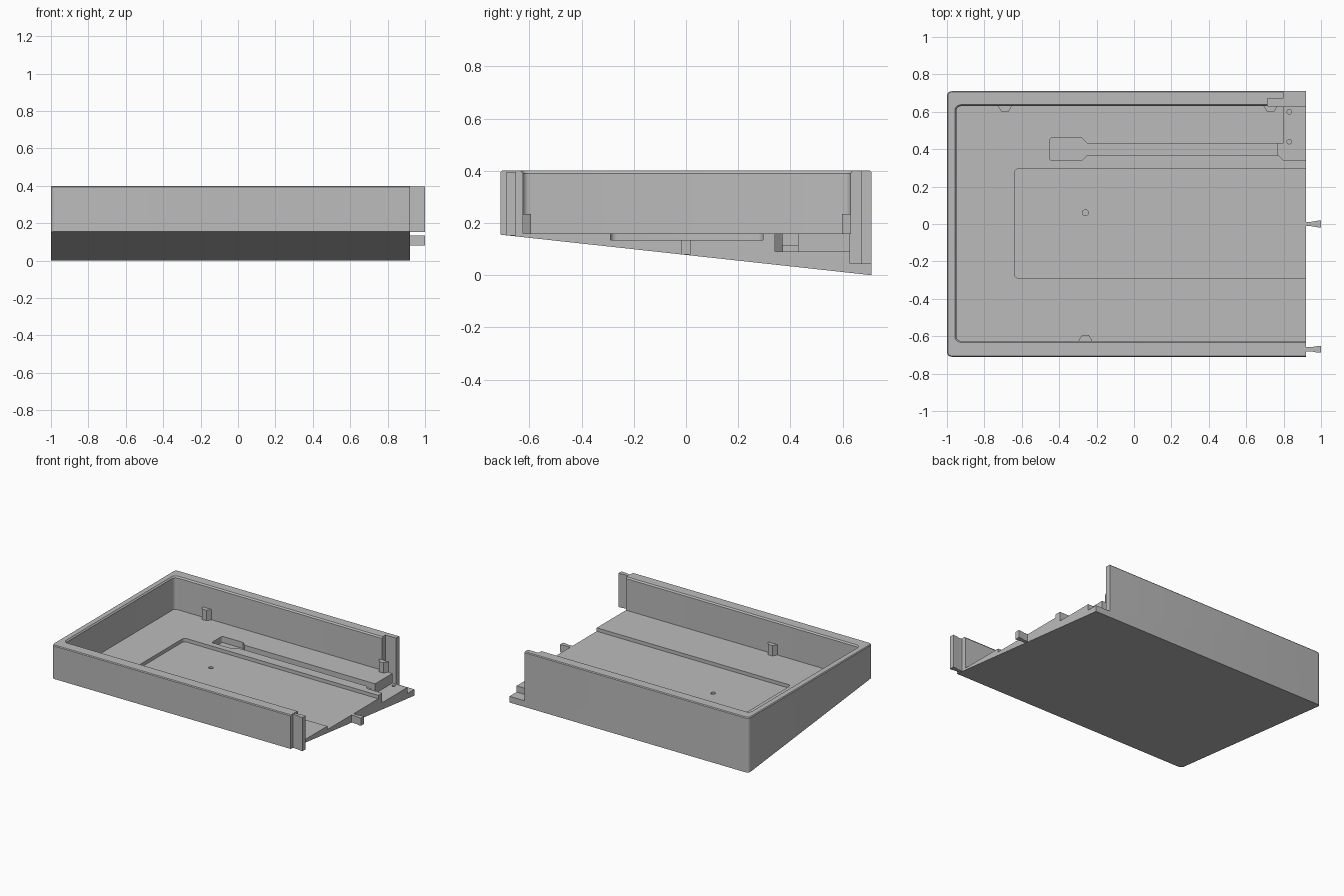
import bpy, bmesh
from math import sin, cos, pi, radians
from mathutils import Vector

cube = bpy.data.objects.get("Cube")
if cube:
    bpy.data.objects.remove(cube)

grey = bpy.data.materials.new("light grey plastic")
grey.use_nodes = True
grey.diffuse_color = (0.5, 0.5, 0.5, 1)
grey.node_tree.nodes["Principled BSDF"].inputs["Base Color"].default_value = (0.5, 0.5, 0.5, 1)


def rounded(points, steps=5):
    """Outline of (x, y) or (x, y, radius) points; right-angle corners may be filleted."""
    out = []
    for i, pt in enumerate(points):
        p = Vector(pt[:2])
        if len(pt) == 2:
            out.append(p)
            continue
        r = pt[2]
        a = (Vector(points[i - 1][:2]) - p).normalized()
        b = (Vector(points[(i + 1) % len(points)][:2]) - p).normalized()
        centre = p + (a + b) * r
        for k in range(steps + 1):
            t = k / steps * pi / 2
            out.append(centre - r * (a * sin(t) + b * cos(t)))
    return out


def box(x0, x1, y0, y1, r=0):
    """Rectangle with its two left corners rounded."""
    left = (r,) if r else ()
    return rounded([(x0, y0) + left, (x1, y0), (x1, y1), (x0, y1) + left])


def loft(name, *rings):
    """Closed solid through (outline, height) rings; height may be a function of y."""
    bm = bmesh.new()
    loops = [[bm.verts.new((p.x, p.y, z(p.y) if callable(z) else z)) for p in pts]
             for pts, z in rings]
    for low, high in zip(loops, loops[1:]):
        for i in range(len(low)):
            j = (i + 1) % len(low)
            bm.faces.new((low[i], low[j], high[j], high[i]))
    bm.faces.new(loops[0][::-1])
    bm.faces.new(loops[-1])
    bmesh.ops.recalc_face_normals(bm, faces=bm.faces)
    mesh = bpy.data.meshes.new(name)
    bm.to_mesh(mesh)
    bm.free()
    mesh.materials.append(grey)
    obj = bpy.data.objects.new(name, mesh)
    bpy.context.collection.objects.link(obj)
    return obj


def cut(target, *rings):
    cutter = loft("cutter", *rings)
    cutter.hide_render = True
    mod = target.modifiers.new("cut", 'BOOLEAN')
    mod.operation, mod.solver, mod.object = 'DIFFERENCE', 'EXACT', cutter
    bpy.context.view_layer.objects.active = target
    bpy.ops.object.modifier_apply(modifier=mod.name)
    bpy.data.objects.remove(cutter)


TOP, FLOOR, END, PAST = 0.40, 0.16, 0.92, 1.1


def underside(y):
    return 0.155 * (0.71 - y) / 1.42


# Sloping tray body with a slim chamfer round the top
outer = box(-1, END, -0.71, 0.71, 0.025)
tray = loft("tray_body", (outer, underside), (outer, TOP - 0.006),
            (box(-0.995, END, -0.705, 0.705, 0.02), TOP))

# Main cavity, open at the left end, with a chamfered rim
cavity = box(-0.95, PAST, -0.625, 0.63, 0.025)
cut(tray, (cavity, FLOOR), (cavity, 0.5))
cut(tray, (cavity, TOP - 0.01), (box(-0.966, PAST, -0.641, 0.646, 0.041), TOP + 0.01))

# Shallow central recess
recess = box(-0.64, PAST, -0.29, 0.295, 0.025)
cut(tray, (recess, 0.135), (recess, 0.3))

# Cable channel with a wider pocket at its far end
channel = rounded([(-0.45, 0.34, 0.012), (-0.28, 0.34), (-0.25, 0.37), (0.85, 0.37),
                   (0.85, 0.43), (-0.25, 0.43), (-0.28, 0.46), (-0.45, 0.46, 0.012)])
cut(tray, (channel, 0.115), (channel, 0.3))

# Sunken landing at the open end
landing = rounded([(0.77, 0.37), (0.80, 0.34), (PAST, 0.34), (PAST, 0.631),
                   (0.80, 0.631), (0.80, 0.43), (0.77, 0.43)])
cut(tray, (landing, 0.09), (landing, 0.3))

# Lowered back corner and stepped wall end
corner = box(0.80, PAST, 0.629, 0.8)
cut(tray, (corner, 0.045), (corner, 0.5))
step = box(0.715, 0.81, 0.629, 0.67)
cut(tray, (step, 0.045), (step, 0.5))

# Blind screw holes
for x, y, r, z in ((-0.26, 0.06, 0.016, 0.10), (0.83, 0.60, 0.012, 0.05), (0.83, 0.44, 0.012, 0.05)):
    hole = [Vector((x + r * cos(k * pi / 8), y + r * sin(k * pi / 8))) for k in range(16)]
    cut(tray, (hole, z), (hole, 0.2))

# Small tapered rests along the inner walls
for name, x, wall, side in (("back_rest_right", -0.69, 0.632, -1), ("back_rest_left", 0.73, 0.632, -1),
                            ("front_rest", -0.26, -0.627, 1)):
    tip = wall + side * 0.034
    rest = rounded([(x - 0.038, wall), (x + 0.038, wall), (x + 0.018, tip), (x - 0.018, tip)])
    loft(name, (rest, FLOOR - 0.002), (rest, 0.235))

# Flared joining tongues at the open end
for name, y, low, high in (("front_tongue", -0.67, 0.152, TOP - 0.004), ("centre_tongue", 0, 0.08, 0.135)):
    half = [(0.915, 0.012), (0.95, 0.012), (0.985, 0.018), (1, 0.018)]
    tongue = rounded([(x, y - w) for x, w in half] + [(x, y + w) for x, w in half[::-1]])
    loft(name, (tongue, low), (tongue, high))

# Smooth only the rounded corners
for obj in bpy.context.scene.objects:
    obj.select_set(obj.type == 'MESH')
bpy.ops.object.shade_smooth_by_angle(angle=radians(30))
